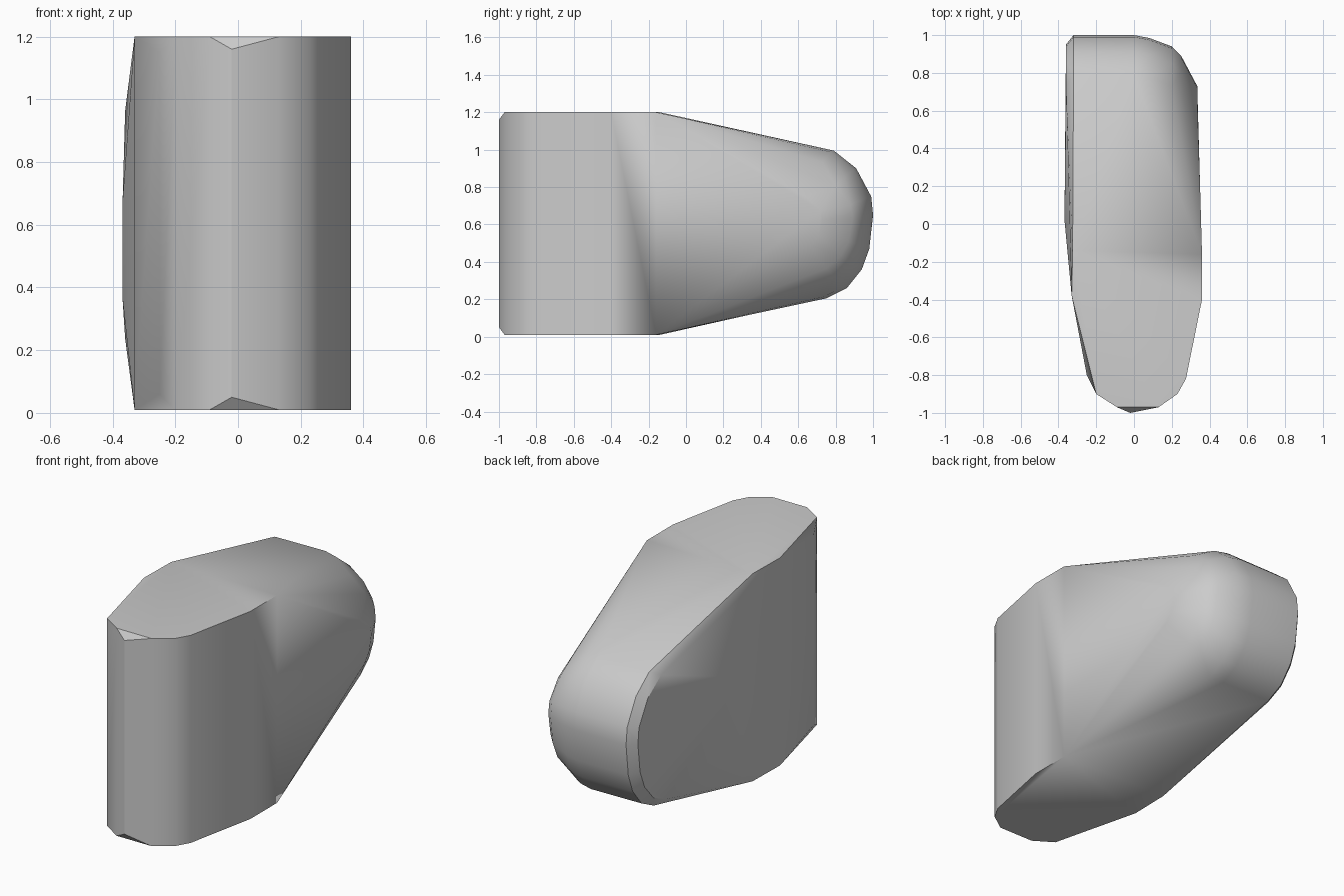
import bpy
import bmesh

if "Cube" in bpy.data.objects:
    bpy.data.objects.remove(bpy.data.objects["Cube"], do_unlink=True)

# Single plain grey
grey = bpy.data.materials.new("plain grey")
grey.use_nodes = True
grey.diffuse_color = (0.6, 0.6, 0.6, 1)
grey.node_tree.nodes["Principled BSDF"].inputs["Base Color"].default_value = (0.6, 0.6, 0.6, 1)

MID, TOP = 0.605, 1.205
points = []


def mirrored(x, y, z):
    """Add a point and its twin below mid height."""
    points.extend([(x, y, z), (x, y, 2 * MID - z)])


# Rounded front outline, shared by the flat top and bottom
for x, y in [(-0.325, -0.14), (-0.33, -0.38), (-0.2, -0.9), (-0.09, -0.97),
             (0.13, -0.97), (0.23, -0.9), (0.275, -0.82), (0.36, -0.4), (0.36, -0.16)]:
    mirrored(x, y, TOP - 0.005)

# Small chamfers on the front rim
mirrored(-0.02, -1, 1.16)
mirrored(-0.25, -0.8, 1.15)

# Slightly bulging side
for y, z in [(0.02, 0.68), (0.3, 0.68), (0.02, 0.36), (0.3, 0.36)]:
    points.append((-0.368, y, z))

# Tapered, rounded back: one profile, pulled in towards the sides
back = [(0.79, 0.995), (0.91, 0.9), (0.99, 0.75), (1.0, 0.65),
        (0.98, 0.47), (0.94, 0.36), (0.86, 0.26), (0.75, 0.205)]
for x, inset, squash in [(-0.36, 0.05, 0.92), (-0.32, 0, 0.99), (0, 0, 1), (0.08, 0.015, 0.98),
                         (0.2, 0.06, 0.84), (0.25, 0.11, 0.7), (0.335, 0.27, 0.48)]:
    for y, z in back:
        points.append((x, y - inset, MID + (z - MID) * squash))

# Wrap the sections in one closed skin
bm = bmesh.new()
for p in points:
    bm.verts.new(p)
hull = bmesh.ops.convex_hull(bm, input=bm.verts[:])
loose = {v for v in hull["geom_interior"] + hull["geom_unused"] if isinstance(v, bmesh.types.BMVert)}
bmesh.ops.delete(bm, geom=list(loose), context="VERTS")
bmesh.ops.dissolve_limit(bm, angle_limit=0.02, verts=bm.verts[:], edges=bm.edges[:])
bmesh.ops.recalc_face_normals(bm, faces=bm.faces[:])

mesh = bpy.data.meshes.new("rounded_block")
bm.to_mesh(mesh)
bm.free()
mesh.materials.append(grey)
block = bpy.data.objects.new("rounded_block", mesh)
bpy.context.collection.objects.link(block)

# Smooth the rounded parts, keep the rims sharp
bpy.ops.object.select_all(action="DESELECT")
block.select_set(True)
bpy.context.view_layer.objects.active = block
bpy.ops.object.shade_smooth_by_angle(angle=0.6)
